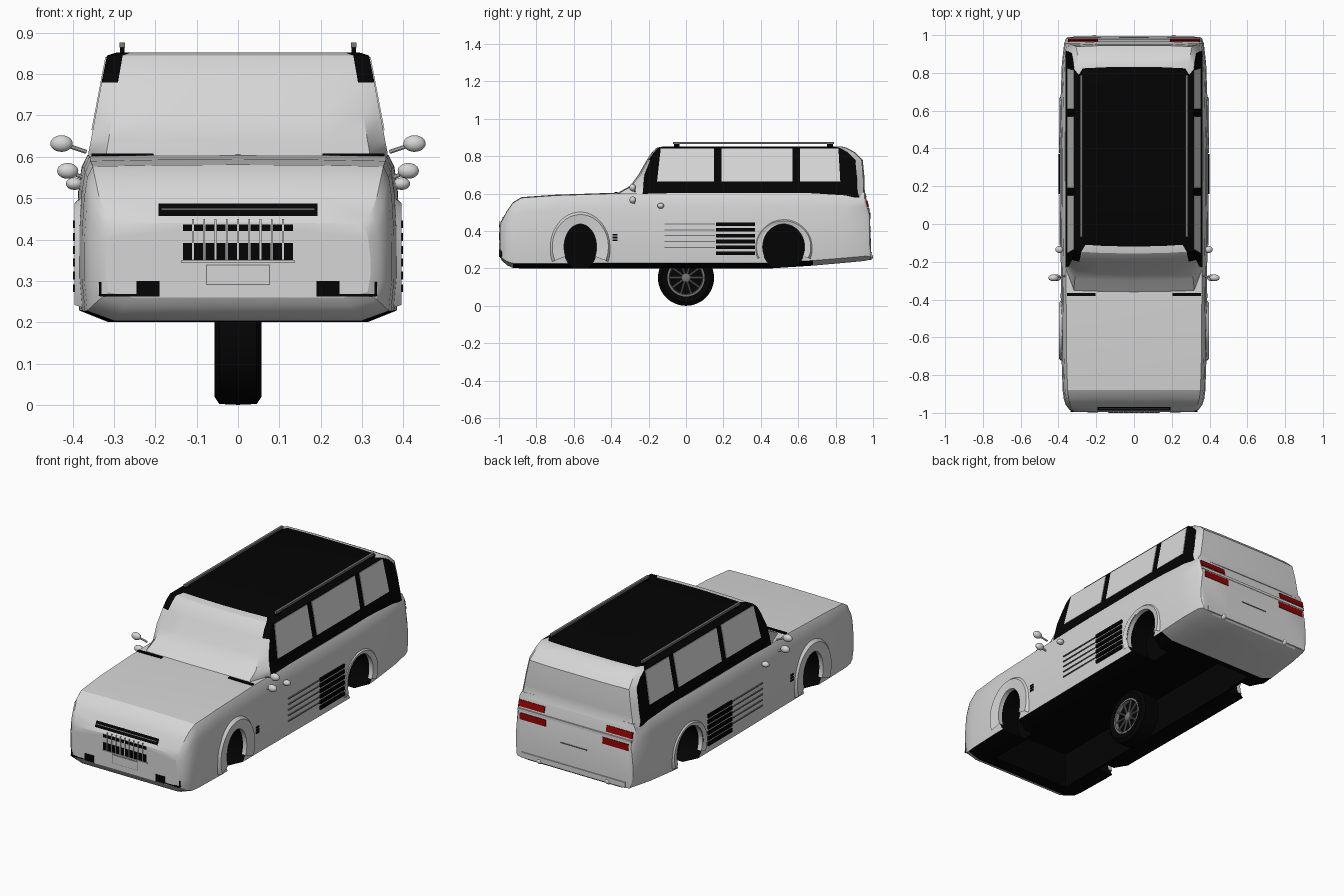
import bpy, bmesh, math
from mathutils import Matrix, Vector

cube = bpy.data.objects.get("Cube")
if cube:
    bpy.data.objects.remove(cube, do_unlink=True)


def material(name, r, g, b):
    m = bpy.data.materials.new(name)
    m.use_nodes = True
    m.diffuse_color = (r, g, b, 1)
    m.node_tree.nodes["Principled BSDF"].inputs["Base Color"].default_value = (r, g, b, 1)
    return m


PAINT = material("light grey paint", .67, .67, .67)
BLACK = material("black trim", .001, .001, .001)
GLASS = material("pale window", .7, .7, .7)
METAL = material("dark metal", .18, .18, .18)
RED = material("red lamp", .27, .001, .001)


def finish(bm, name, mats, angle=30):
    bmesh.ops.recalc_face_normals(bm, faces=bm.faces)
    me = bpy.data.meshes.new(name)
    bm.to_mesh(me)
    bm.free()
    ob = bpy.data.objects.new(name, me)
    bpy.context.collection.objects.link(ob)
    for m in mats:
        me.materials.append(m)
    smooth(ob, angle)
    return ob


def smooth(ob, angle):
    bpy.ops.object.select_all(action='DESELECT')
    ob.select_set(True)
    bpy.context.view_layer.objects.active = ob
    bpy.ops.object.shade_smooth_by_angle(angle=math.radians(angle))


def loft(name, rings, mats, closed=True):
    bm = bmesh.new()
    rows = [[bm.verts.new(p) for p in ring] for ring in rings]
    n = len(rows[0])
    for a, b in zip(rows, rows[1:]):
        for i in range(n if closed else n - 1):
            j = (i + 1) % n
            bm.faces.new((a[i], a[j], b[j], b[i]))
    if closed:
        bm.faces.new(rows[0])
        bm.faces.new(rows[-1])
    return finish(bm, name, mats)


def mirrored(half):
    return half + [(-x, y, z) for x, y, z in reversed(half[1:-1])]


def box(name, loc, size, mat, tilt=0):
    bm = bmesh.new()
    mx = Matrix.Translation(loc) @ Matrix.Rotation(tilt, 4, 'X') @ Matrix.Diagonal((*size, 1))
    bmesh.ops.create_cube(bm, size=1, matrix=mx)
    return finish(bm, name, [mat])


def ball(name, loc, size, mat):
    bm = bmesh.new()
    mx = Matrix.Translation(loc) @ Matrix.Diagonal((*size, 1))
    bmesh.ops.create_uvsphere(bm, u_segments=20, v_segments=12, radius=.5, matrix=mx)
    return finish(bm, name, [mat], 60)


def rod(name, a, b, radius, mat):
    a, b = Vector(a), Vector(b)
    bm = bmesh.new()
    mx = Matrix.Translation((a + b) / 2) @ (b - a).to_track_quat('Z', 'Y').to_matrix().to_4x4()
    bmesh.ops.create_cone(bm, cap_ends=True, segments=10, radius1=radius, radius2=radius,
                          depth=(b - a).length, matrix=mx)
    return finish(bm, name, [mat])


# Lower body: cross-sections along the length
def section(y, w, zb, zt):
    h = zt - zb
    return mirrored([(0, y, zb), (.8 * w, y, zb), (.98 * w, y, zb + .07 * h), (w, y, zb + .28 * h),
                     (w, y, zb + .55 * h), (.985 * w, y, zb + .8 * h), (.965 * w, y, zb + .93 * h),
                     (.93 * w, y, zt), (.5 * w, y, zt + .003), (0, y, zt + .004)])


stations = [(-.995, .32, .26, .437), (-.983, .342, .24, .456), (-.957, .362, .217, .505),
            (-.925, .372, .203, .55), (-.88, .378, .2, .577), (-.7, .384, .2, .59),
            (-.37, .386, .2, .601), (.1, .391, .2, .604), (.45, .392, .2, .604), (.68, .388, .215, .604),
            (.85, .382, .23, .604), (.955, .37, .24, .602), (.982, .36, .247, .5),
            (.99, .35, .255, .3)]
body = loft("lower_body", [section(*s) for s in stations], [PAINT, BLACK])


# Wheel openings and the hollow underside
def cut(cutter):
    cutter.data.materials.clear()
    for m in (PAINT, BLACK):
        cutter.data.materials.append(m)
    for p in cutter.data.polygons:
        p.material_index = 1
    cutter.hide_render = True
    mod = body.modifiers.new("cut", 'BOOLEAN')
    mod.operation, mod.solver, mod.object = 'DIFFERENCE', 'EXACT', cutter
    bpy.ops.object.select_all(action='DESELECT')
    bpy.context.view_layer.objects.active = body
    body.select_set(True)
    bpy.ops.object.modifier_apply(modifier=mod.name)
    bpy.data.objects.remove(cutter, do_unlink=True)


arches = [("front", -.565, .09, .165, .188), ("rear", .522, .115, .16, .155)]
for name, yc, ry, oy, oz in arches:
    for s in (-1, 1):
        rings = [[(s * x, yc + ry * math.cos(t * math.tau / 40), .315 + .125 * math.sin(t * math.tau / 40))
                  for t in range(40)] for x in (.255, .45)]
        cut(loft("well_cutter", rings, [BLACK]))
        # Raised arch around the opening
        strip = []
        for k in range(33):
            t = math.radians(-25 + 230 * k / 32)
            c, q = math.cos(t), math.sin(t)
            strip.append([(s * x, yc + a * c, max(.315 + b * q, .235)) for x, a, b in
                          ((.365, ry - .003, .122), (.389, ry - .003, .122),
                           (.396, oy - .015, oz - .015), (.378, oy, oz))])
        loft(name + "_arch", strip, [PAINT], closed=False)
cut(box("floor_cutter", (0, -.1, .25), (.48, 1.5, .3), BLACK))
for p in body.data.polygons:
    if p.normal.z < -.9 and p.center.z < .26 and -.93 < p.center.y < .7:
        p.material_index = 1
smooth(body, 24)

# Cabin: stacked outlines, black roof and sides
levels = [(.58, -.38, -.24, .966, .362), (.61, -.355, -.23, .956, .362), (.64, -.3, -.228, .955, .356),
          (.7, -.255, -.222, .953, .345), (.78, -.21, -.19, .945, .33), (.82, -.183, -.17, .905, .322),
          (.845, -.157, -.145, .86, .317), (.853, -.12, -.11, .83, .292)]
outlines = [mirrored([(0, yf, z), (.55 * w, yf + .004, z), (.88 * w, yf + .01, z), (w, yc, z),
                      (w, yr - .04, z), (.93 * w, yr - .006, z), (.5 * w, yr, z), (0, yr, z)])
            for z, yf, yc, yr, w in levels]
cabin = loft("cabin", outlines, [PAINT, BLACK])
for p in cabin.data.polygons:
    n, c = p.normal, p.center
    side = abs(n.x) > .85 and c.y > -.2 and c.z > .59
    roof = n.z > .985 or (n.z > .9 and abs(n.x) > .2)
    front_corner = abs(c.x) > .27 and c.z > .79 and c.y < 0
    p.material_index = int(side or roof or front_corner)


# Side windows
def window(s, y0, y1, top0, top1):
    def edge(z, a, b):
        x = .362 - .1905 * (z - .61)
        return [(s * (x + d), y, z) for d, y in ((-.004, a), (.003, a), (.003, b), (-.004, b))]
    loft("side_window", [edge(.665, y0, y1), edge(.842, top0, top1)], [GLASS])


for s in (-1, 1):
    window(s, -.155, .15, -.135, .15)
    window(s, .19, .57, .19, .57)
    window(s, .61, .825, .61, .815)
    # Roof rail with feet
    box("roof_rail", (s * .28, .36, .87), (.013, .86, .012), METAL)
    for y in (-.05, .77):
        box("rail_foot", (s * .28, y, .858), (.012, .03, .016), BLACK)
    # Mirrors and door handle
    for x, y, z, k in ((.427, -.285, .632, 1), (.412, -.285, .566, .95), (.396, -.135, .535, .75)):
        ball("mirror", (s * x, y, z), (.054 * k, .036, .04 * k), PAINT)
        rod("mirror_stalk", (s * x, y, z), (s * .367, y + .01, z - .02), .005, PAINT)
    # Side vents
    for i in range(6):
        z = .437 - .031 * i
        box("black_side_vent", (s * .395, .265, z), (.009, .21, .019), BLACK)
        if i < 5:
            box("side_trim_line", (s * .391, .02, z), (.009, .27, .005), METAL)
    for z in (.35, .365, .38):
        box("fender_vent", (s * .385, -.38, z), (.009, .025, .009), BLACK)
    # Cowl vents, front lower lamps, rear lamps
    box("cowl_vent", (s * .28, -.374, .605), (.15, .016, .006), BLACK)
    box("lower_intake", (s * .218, -.995, .281), (.055, .008, .038), BLACK)
    box("intake_line", (s * .285, -.991, .265), (.1, .009, .006), BLACK)
    box("intake_edge", (s * .333, -.986, .28), (.006, .009, .034), BLACK)
    box("upper_tail_lamp", (s * .27, .97, .546), (.16, .009, .034), RED, .25)
    box("lower_tail_lamp", (s * .255, .982, .481), (.16, .009, .036), RED, .06)
    ball("rear_knob", (s * .21, .982, .262), (.038, .036, .034), PAINT)

# Front grille, slots and plate
box("upper_grille", (0, -.974, .47), (.385, .009, .034), BLACK, -.5)
box("grille_bar", (0, -.978, .472), (.37, .006, .004), METAL, -.5)
for i in range(10):
    x = (i - 4.5) * .0272
    box("lower_slot", (x, -.995, .371), (.022, .006, .04), BLACK)
    box("upper_slot", (x, -.995, .428), (.022, .006, .016), BLACK)
    if i < 9:
        box("slot_bar", (x + .0136, -.995, .4), (.004, .009, .1), PAINT)
box("grille_ledge", (0, -.995, .346), (.275, .009, .006), PAINT)
box("plate_frame", (0, -.995, .315), (.156, .004, .05), METAL)
box("plate", (0, -.995, .315), (.151, .007, .045), PAINT)

# Rear light bar, slot and bumper
box("rear_bar", (0, .979, .514), (.7, .009, .014), PAINT)
box("rear_slot", (0, .986, .4), (.16, .008, .005), METAL)
box("rear_bumper", (0, .975, .272), (.64, .04, .03), PAINT)


# Single central wheel
def circle(x, r, n=48):
    return [(x, r * math.cos(i * math.tau / n), .15 + r * math.sin(i * math.tau / n)) for i in range(n)]


tyre = [(-.035, .09), (-.052, .1), (-.057, .13), (-.045, .148), (0, .15),
        (.045, .148), (.057, .13), (.052, .1), (.035, .09)]
loft("tyre", [circle(x, r) for x, r in tyre], [BLACK])
for s in (-1, 1):
    loft("hub", [circle(s * x, r, 24) for x, r in ((.03, .026), (.046, .024), (.05, .015))], [METAL])
    loft("rim_lip", [circle(s * x, r) + circle(s * x, r)[:1] for x, r in
                     ((.036, .086), (.054, .09), (.053, .1))], [METAL], closed=False)
    for i in range(10):
        t = i * math.tau / 10
        c, q = math.cos(t), math.sin(t)
        rod("spoke", (s * .042, .02 * c, .15 + .02 * q), (s * .044, .09 * c, .15 + .09 * q), .006, METAL)
